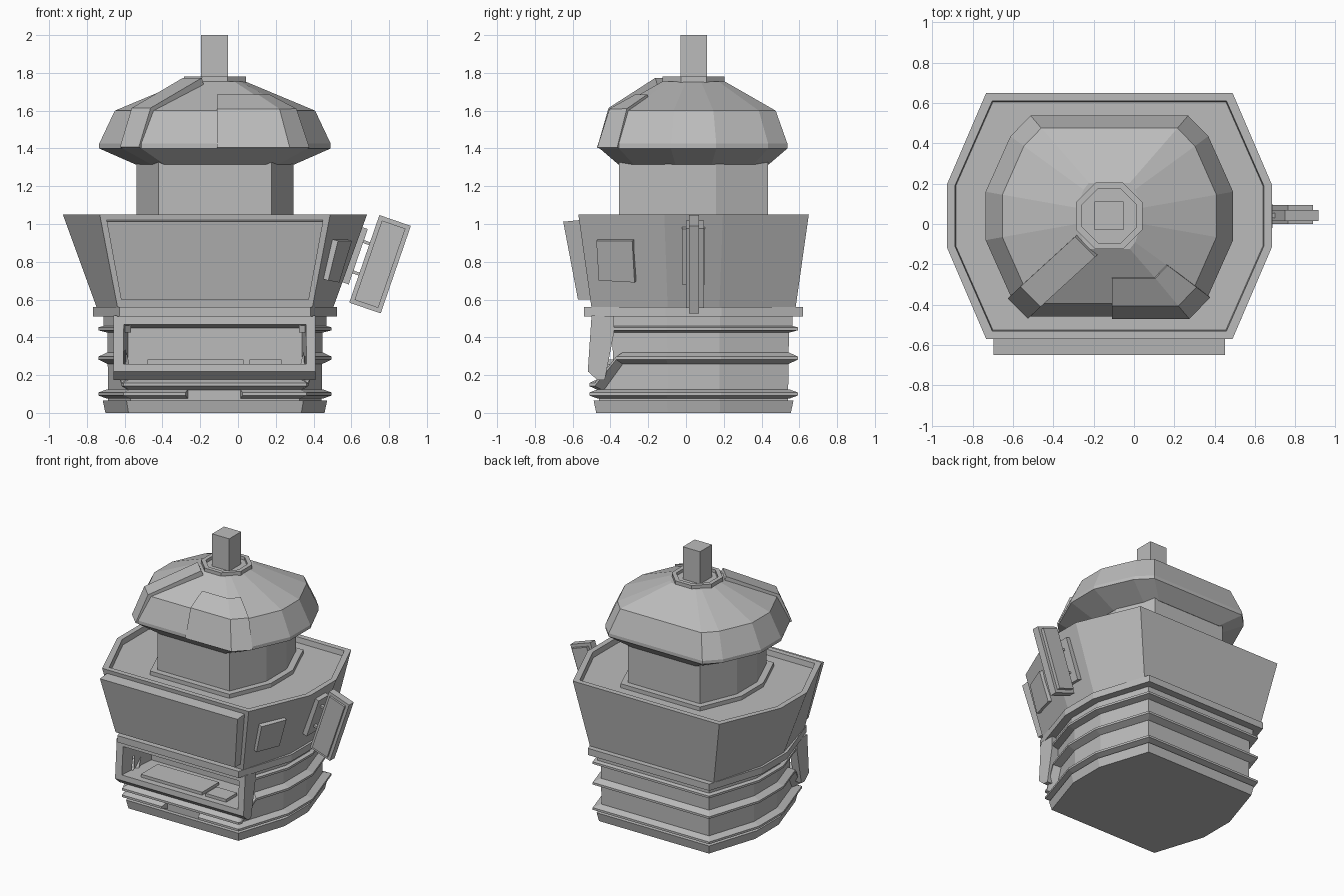
import bpy, bmesh
from math import radians
from mathutils import Vector

if "Cube" in bpy.data.objects:
    bpy.data.objects.remove(bpy.data.objects["Cube"])

grey = bpy.data.materials.new("plain_grey")
grey.use_nodes = True
COL = (0.5, 0.5, 0.5, 1)
grey.diffuse_color = COL
grey.node_tree.nodes["Principled BSDF"].inputs["Base Color"].default_value = COL

CX, CY = -0.122, 0.04          # centre of the building in plan


def finish(name, bm, fix=True):
    if fix:
        bmesh.ops.recalc_face_normals(bm, faces=bm.faces)
    me = bpy.data.meshes.new(name)
    bm.to_mesh(me)
    bm.free()
    me.materials.append(grey)
    ob = bpy.data.objects.new(name, me)
    bpy.context.scene.collection.objects.link(ob)
    return ob


def loft(name, rings, closed=False):
    """Skin rings of points; cap both ends, or join last to first."""
    bm = bmesh.new()
    vs = [[bm.verts.new(p) for p in r] for r in rings]
    n = len(vs[0])
    pairs = list(zip(vs, vs[1:])) + ([(vs[-1], vs[0])] if closed else [])
    for a, b in pairs:
        for i in range(n):
            j = (i + 1) % n
            bm.faces.new((a[i], a[j], b[j], b[i]))
    if not closed:
        bm.faces.new(vs[0])
        bm.faces.new(vs[-1])
    return finish(name, bm)


def sheet(name, rows, thick):
    """Open grid of points thickened on both sides."""
    bm = bmesh.new()
    vs = [[bm.verts.new(p) for p in r] for r in rows]
    for a, b in zip(vs, vs[1:]):
        for i in range(len(a) - 1):
            bm.faces.new((a[i], a[i + 1], b[i + 1], b[i]))
    ob = finish(name, bm, False)
    mod = ob.modifiers.new("thickness", "SOLIDIFY")
    mod.thickness, mod.offset = thick, 0
    return ob


def box(name, lo, hi, origin=None, tilt=0):
    bm = bmesh.new()
    bmesh.ops.create_cube(bm, size=1)
    lo, hi = Vector(lo), Vector(hi)
    for v in bm.verts:
        v.co = (lo + hi) / 2 + Vector(a * b for a, b in zip(v.co, hi - lo))
    ob = finish(name, bm)
    if origin:
        ob.location = origin
        ob.rotation_euler.y = radians(tilt)
    return ob


def octagon(hx, hy, cx, my, z):
    quarter = [(cx, -hy), (hx, -my), (hx, my), (cx, hy)]
    pts = [(-cx, -hy)] + quarter + [(-cx, hy), (-hx, my), (-hx, -my)]
    return [Vector((CX + x, CY + y, z)) for x, y in pts]


def base(d, z):
    """Base outline moved outward by d."""
    return octagon(0.59 + d, 0.525 + d, 0.465 + 0.73 * d, 0.14 + 0.16 * d, z)


def on_base(u, d, z):
    pts, i = base(d, z), int(u)
    return pts[i % 8].lerp(pts[(i + 1) % 8], u - i)


def trim(name, path, closed=False, h=0.03):
    """Pointed moulding following the base outline; path = (position, height)."""
    section = [(-0.05, -h), (-0.02, -h), (0.027, -0.008), (0.027, 0.008), (-0.02, h), (-0.05, h)]
    return loft(name, [[on_base(u, d, z + dz) for d, dz in section] for u, z in path], closed)


# Lower storey
loft("foot", [base(-0.01, 0), base(0.004, 0.065)])
lower = loft("lower_body", [base(-0.025, 0.05), base(-0.02, 0.43), base(0.0, 0.45), base(0.0, 0.53)])
loft("ledge_band", [base(0.055, 0.51), base(0.055, 0.56)])
corners = range(2, 8)
trim("bottom_trim", [(0.65, 0.1), (1, 0.1)] + [(i, 0.1) for i in corners] + [(8, 0.1), (8.34, 0.1)], h=0.025)
trim("middle_trim", [(1, 0.15), (1.07, 0.15), (1.35, 0.29)] + [(i, 0.29) for i in corners]
     + [(7.65, 0.29), (7.93, 0.15), (8, 0.15)], closed=True)
trim("upper_trim", [(1.15, 0.445)] + [(i, 0.445) for i in corners] + [(7.85, 0.445)], h=0.02)

# Serving hatch: frame with a recess cut through into the lower storey
side = [(-0.5, 0.515), (-0.52, 0.22), (-0.47, 0.175), (-0.43, 0.175), (-0.38, 0.43), (-0.38, 0.515)]
hatch = loft("hatch_frame", [[(x, y, z) for y, z in side] for x in (-0.66, 0.41)])
cutter = loft("hatch_cutter", [[(CX + sx * w, y, z) for sx, z in
              ((-1, 0.26), (1, 0.26), (1, t), (-1, t))] for w, y, t in ((0.49, -0.6, 0.475), (0.46, -0.2, 0.45))])
for ob in (lower, hatch):
    mod = ob.modifiers.new("recess", "BOOLEAN")
    mod.operation, mod.object, mod.solver = "DIFFERENCE", cutter, "EXACT"
    bpy.context.view_layer.objects.active = ob
    bpy.ops.object.modifier_apply(modifier=mod.name)
bpy.data.objects.remove(cutter)
box("counter_board", (-0.48, -0.47, 0.255), (0.03, -0.27, 0.282))
box("counter_plate", (0.06, -0.47, 0.255), (0.23, -0.34, 0.282))

# Flared upper storey with a sunken terrace
wall_low = octagon(0.625, 0.54, 0.515, 0.137, 0.555)
wall_top = octagon(0.805, 0.61, 0.61, 0.155, 1.05)
loft("upper_storey", [wall_low, wall_top, octagon(0.765, 0.57, 0.58, 0.15, 1.05),
                      octagon(0.76, 0.565, 0.577, 0.15, 1.01)])
loft("front_sign_board", [[(CX + s * w, y, z) for s, w, y, z in
     ((-1, 0.497, yb, 0.6), (1, 0.497, yb, 0.6), (1, 0.573, yt, zt), (-1, 0.573, yt, zt))]
     for yb, yt, zt in ((-0.49, -0.55, 1.022), (-0.572, -0.65, 1.012))])


def on_wall(u, z):
    t = (z - 0.555) / 0.495
    return wall_low[1].lerp(wall_top[1], t).lerp(wall_low[2].lerp(wall_top[2], t), u)


sheet("side_window", [[on_wall(0.17, 0.71), on_wall(0.62, 0.7)],
                      [on_wall(0.2, 0.92), on_wall(0.63, 0.92)]], 0.07)

# Hanging sign on the left wall
pivot, tilt = (0.752, 0.04, 0.787), 19
box("hanging_sign", (-0.088, -0.025, -0.245), (0.088, 0.03, 0.245), pivot, tilt)
box("sign_faces", (-0.066, -0.04, -0.222), (0.066, 0.055, 0.222), pivot, tilt)
box("sign_wall_plate", (-0.17, -0.06, -0.155), (-0.122, 0.06, 0.155), pivot, tilt)
for z in (-0.085, 0.085):
    box("sign_arm", (-0.14, -0.01, z - 0.008), (-0.07, 0.015, z + 0.008), pivot, tilt)

# Tower
loft("tower_skirt", [octagon(0.46, 0.44, 0.33, 0.13, z) for z in (1.0, 1.04)])
loft("tower", [octagon(0.415, 0.395, 0.3, 0.12, z) for z in (1.0, 1.34)])

# Roof: twelve-sided dome
quarter = [(0.39, -0.497), (0.49, -0.395), (0.613, -0.12)]
half = quarter + [(x, -y) for x, y in reversed(quarter)]
plan = half + [(-x, -y) for x, y in half]
LEVELS = [(0.685, 0.80, 1.315), (1, 1, 1.40), (1, 1, 1.425), (0.865, 0.875, 1.6), (0.26, 0.33, 1.755)]


def roof_point(p, level):
    return Vector((CX + p[0] * level[0], CY + p[1] * level[1], level[2]))


loft("roof", [[roof_point(p, lv) for p in plan] for lv in LEVELS])

# Raised patch over the front and one corner facet
rows = []
for lv in (LEVELS[1], LEVELS[3], (0.58, 0.61, 1.672)):
    a, b = roof_point(quarter[0], lv), roof_point(quarter[1], lv)
    rows.append([Vector((-0.11, a.y, a.z)), a, b])
sheet("roof_patch", rows, 0.03)

# Strap running down the other front corner
rows = []
for lv in (LEVELS[1], LEVELS[3], LEVELS[4]):
    mid = roof_point((-0.44, -0.446), lv)
    across = Vector((0.05, -0.05, 0))
    rows.append([mid - across, mid + across])
sheet("roof_strap", rows, 0.04)

# Chimney collar and chimney
collar = [(0.165, 1.74), (0.165, 1.78), (0.135, 1.78), (0.135, 1.757)]
loft("chimney_collar", [octagon(r, r, r * 0.41, r * 0.41, z) for r, z in collar])
box("chimney", (-0.195, -0.03, 1.7), (-0.052, 0.112, 2.0))
